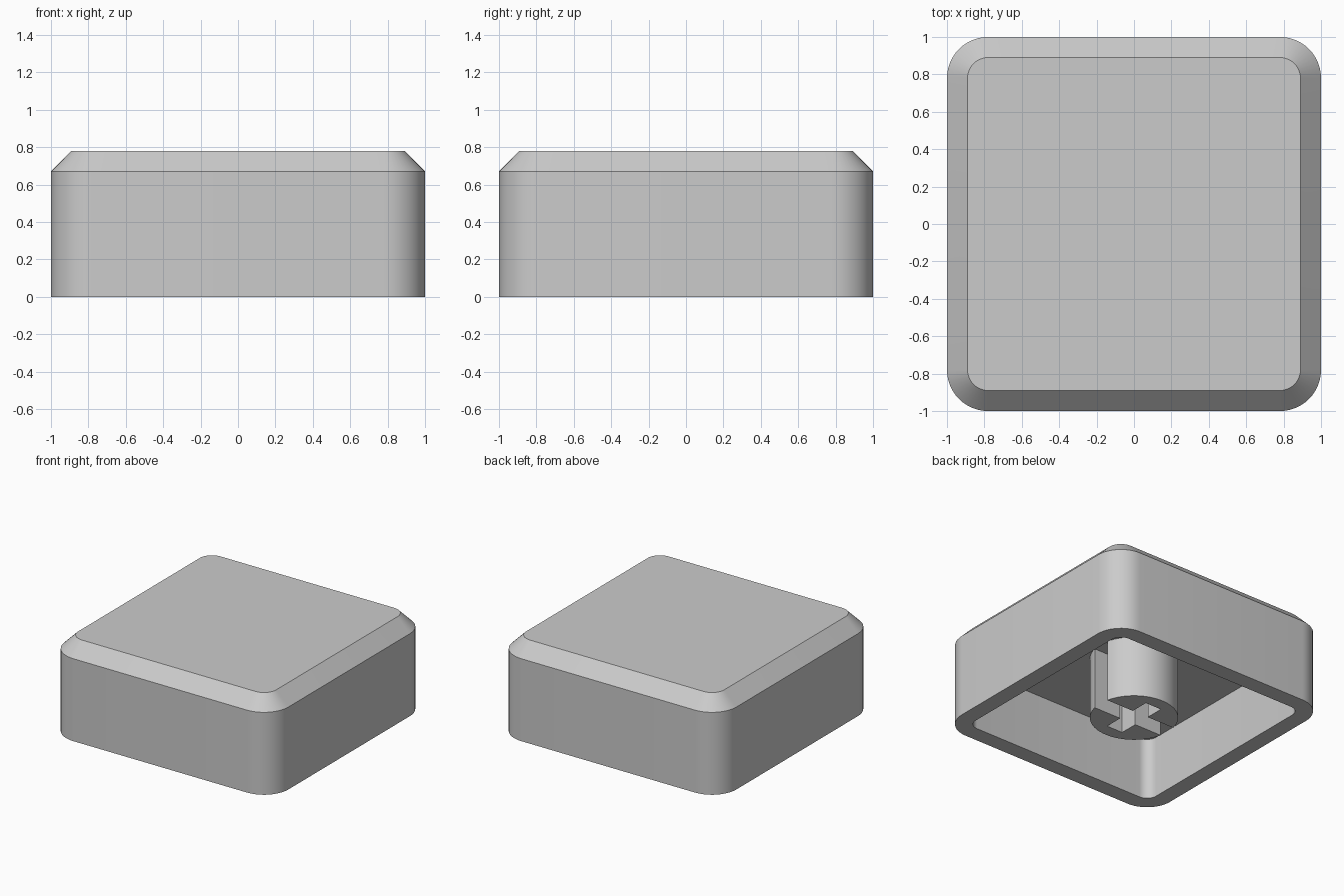
import bpy
import bmesh
from math import pi, sin, cos, asin, radians

cube = bpy.data.objects.get("Cube")
if cube:
    bpy.data.objects.remove(cube, do_unlink=True)

# Single grey plastic
grey = bpy.data.materials.new("grey plastic")
grey.use_nodes = True
colour = (0.6, 0.6, 0.6, 1)
grey.diffuse_color = colour
grey.node_tree.nodes["Principled BSDF"].inputs["Base Color"].default_value = colour

HEIGHT, CHAMFER, CORNER = 0.78, 0.11, 0.22
WALL, CEILING = 0.133, 0.5
STEM_RADIUS, SLOT, ARM = 0.325, 0.072, 0.222


def finish(bm, name):
    bmesh.ops.recalc_face_normals(bm, faces=bm.faces)
    mesh = bpy.data.meshes.new(name)
    bm.to_mesh(mesh)
    bm.free()
    mesh.materials.append(grey)
    obj = bpy.data.objects.new(name, mesh)
    bpy.context.collection.objects.link(obj)
    bpy.ops.object.select_all(action="DESELECT")
    obj.select_set(True)
    bpy.context.view_layer.objects.active = obj
    bpy.ops.object.shade_smooth_by_angle(angle=radians(30))
    return obj


def rounded_square(bm, inset, z, steps=12):
    """Ring of vertices, inset from the outer wall, with concentric corners."""
    radius, centre = CORNER - inset, 1 - CORNER
    ring = []
    for quarter, (sx, sy) in enumerate([(1, 1), (-1, 1), (-1, -1), (1, -1)]):
        for i in range(steps + 1):
            a = (quarter + i / steps) * pi / 2
            ring.append(bm.verts.new((sx * centre + radius * cos(a),
                                      sy * centre + radius * sin(a), z)))
    return ring


# Hollow cap: ceiling, inner wall, rim, outer wall, chamfer, top
bm = bmesh.new()
levels = [(WALL, CEILING), (WALL, 0), (0, 0), (0, HEIGHT - CHAMFER), (CHAMFER, HEIGHT)]
rings = [rounded_square(bm, inset, z) for inset, z in levels]
for low, high in zip(rings, rings[1:]):
    for i in range(len(low)):
        j = (i + 1) % len(low)
        bm.faces.new((low[i], low[j], high[j], high[i]))
bm.faces.new(rings[0])
bm.faces.new(rings[-1])
finish(bm, "cap_shell")


# Stem: two halves of a cylinder around a cross-shaped slot
def stem_half(name, side):
    start, steps = asin(SLOT / STEM_RADIUS), 32
    angles = [start + (pi - 2 * start) * i / steps for i in range(steps + 1)]
    outline = [(STEM_RADIUS * cos(a), STEM_RADIUS * sin(a)) for a in angles]
    outline += [(-SLOT, SLOT), (-SLOT, ARM), (SLOT, ARM), (SLOT, SLOT)]
    bm = bmesh.new()
    base = bm.faces.new([bm.verts.new((side * x, side * y, 0)) for x, y in outline])
    grown = bmesh.ops.extrude_face_region(bm, geom=[base], use_keep_orig=True)
    verts = [v for v in grown["geom"] if isinstance(v, bmesh.types.BMVert)]
    bmesh.ops.translate(bm, verts=verts, vec=(0, 0, CEILING + 0.01))
    finish(bm, name)


stem_half("stem_back_half", 1)
stem_half("stem_front_half", -1)
